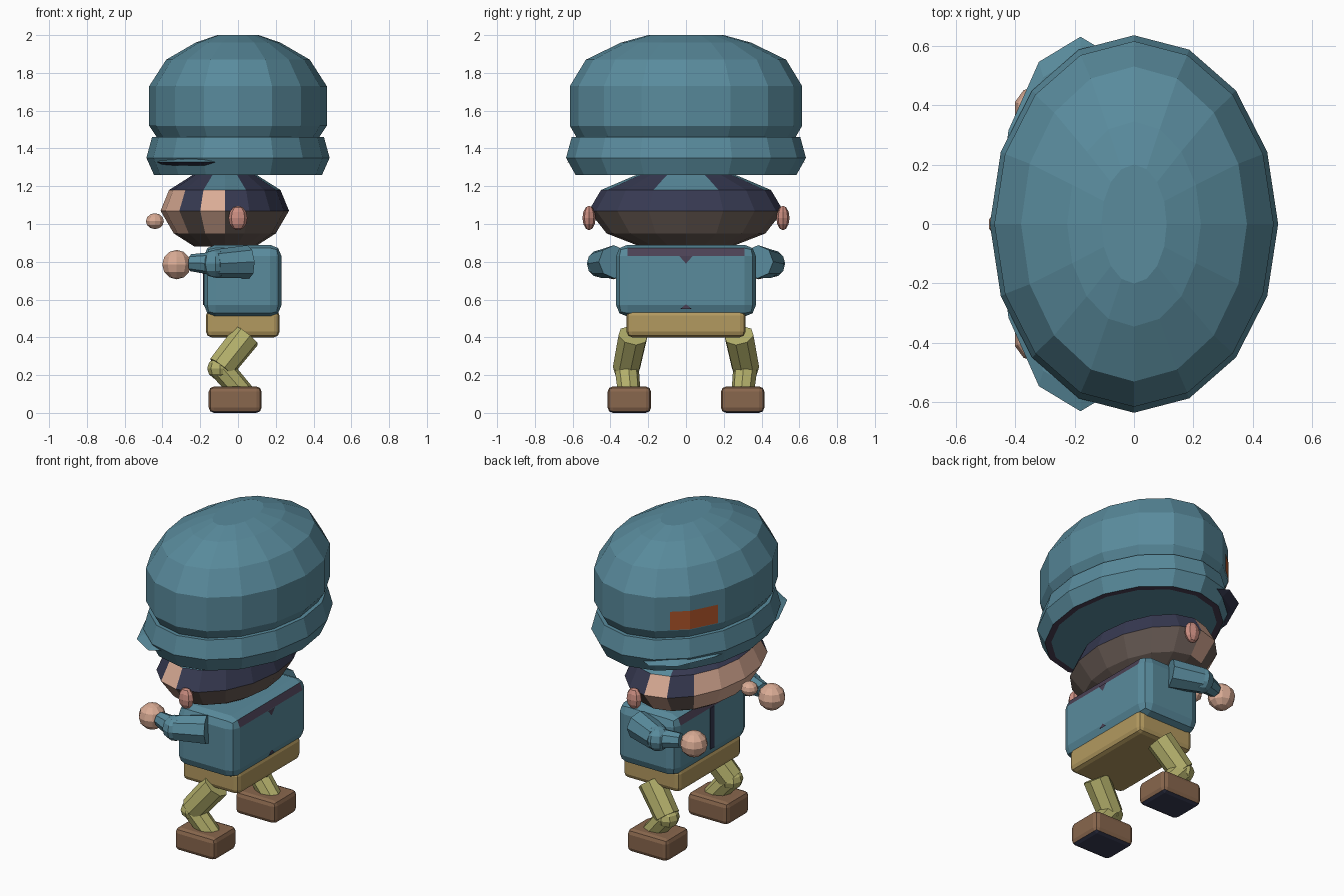
import bpy, bmesh, math
from mathutils import Vector, Matrix

if "Cube" in bpy.data.objects:
    bpy.data.objects.remove(bpy.data.objects["Cube"])


def mat(name, r, g, b):
    m = bpy.data.materials.new(name)
    m.diffuse_color = (r, g, b, 1)
    m.use_nodes = True
    m.node_tree.nodes["Principled BSDF"].inputs["Base Color"].default_value = m.diffuse_color
    return m


TEAL = mat("teal", .100, .258, .335)
TAN = mat("tan", .45, .32, .115)
OLIVE = mat("olive", .46, .44, .15)
SKIN = mat("skin", .70, .41, .30)
PINK = mat("pink", .60, .27, .22)
SHOE = mat("shoe brown", .25, .135, .075)
DARK = mat("dark brown", .14, .105, .09)
NAVY = mat("navy", .038, .042, .084)
ORANGE = mat("orange", .43, .09, .023)
PLUM = mat("plum", .07, .053, .09)


def finish(name, bm, mats, rule=None):
    """Turn a bmesh into an object; rule(face) gives the material index."""
    bmesh.ops.recalc_face_normals(bm, faces=bm.faces)
    bm.normal_update()
    if rule:
        for f in bm.faces:
            f.material_index = rule(f)
    me = bpy.data.meshes.new(name)
    bm.to_mesh(me)
    bm.free()
    for m in mats:
        me.materials.append(m)
    ob = bpy.data.objects.new(name, me)
    bpy.context.collection.objects.link(ob)
    return ob


def stack(name, rings, n, cx, mats, rule=None):
    """Closed stack of ellipses (z, x radius, y radius)."""
    bm = bmesh.new()
    loops = [[bm.verts.new((cx + rx * math.cos(2 * math.pi * i / n),
                            ry * math.sin(2 * math.pi * i / n), z))
              for i in range(n)] for z, rx, ry in rings]
    for a, b in zip(loops, loops[1:]):
        for i in range(n):
            j = (i + 1) % n
            bm.faces.new((a[i], a[j], b[j], b[i]))
    bm.faces.new(loops[0])
    bm.faces.new(loops[-1])
    return finish(name, bm, mats, rule)


def box(name, lo, hi, bevel, segs, mats, rule=None):
    lo, hi = Vector(lo), Vector(hi)
    bm = bmesh.new()
    bmesh.ops.create_cube(bm, size=1, matrix=Matrix.Translation((lo + hi) / 2)
                          @ Matrix.Diagonal((*(hi - lo), 1)))
    bmesh.ops.bevel(bm, geom=bm.edges[:], offset=bevel, segments=segs,
                    profile=.5, affect='EDGES')
    return finish(name, bm, mats, rule)


def limb(name, a, b, r1, r2, m, n=8):
    a, b = Vector(a), Vector(b)
    d = b - a
    rot = d.to_track_quat('Z', 'Y').to_matrix().to_4x4()
    bm = bmesh.new()
    bmesh.ops.create_cone(bm, cap_ends=True, segments=n, radius1=r1, radius2=r2,
                          depth=d.length,
                          matrix=Matrix.Translation((a + b) / 2) @ rot)
    return finish(name, bm, [m])


def ball(name, c, r, m, n=10, rings=6):
    bm = bmesh.new()
    bmesh.ops.create_uvsphere(bm, u_segments=n, v_segments=rings, radius=1,
                              matrix=Matrix.Translation(c) @ Matrix.Diagonal((*r, 1)))
    return finish(name, bm, [m])


# Helmet dome, brim and thin peak
stack("helmet_dome", [(1.46, .43, .58), (1.52, .47, .615), (1.73, .47, .615),
                      (1.87, .38, .53), (1.96, .225, .345), (2.0, .11, .2)],
      16, 0, [TEAL])
stack("helmet_brim", [(1.26, .41, .545), (1.26, .445, .585), (1.35, .485, .635),
                      (1.46, .455, .605)], 16, 0, [TEAL, PLUM],
      lambda f: int(len(f.verts) == 4 and f.normal.z < -.9))
stack("helmet_peak", [(1.31, .25, .57), (1.328, .28, .63), (1.345, .25, .57)],
      12, -.18, [TEAL, NAVY], lambda f: int(f.normal.z < 0))

# Orange badge plate wrapped over two facets of the dome
bm = bmesh.new()
cols = [[bm.verts.new((x * 1.008, y * 1.008, z)) for z in (1.525, 1.64)]
        for x, y in ((-.247, .51), (-.332, .435), (-.413, .277))]
for p, q in zip(cols, cols[1:]):
    bm.faces.new((p[0], q[0], q[1], p[1]))
finish("helmet_badge", bm, [ORANGE])

# Head, coloured by direction from the face and by height
HX = -.07


def head_colour(f):
    c = f.calc_center_median()
    a = math.degrees(math.atan2(abs(c.y) / .515, -(c.x - HX) / .34))
    if len(f.verts) > 4:
        return 3 if c.z < 1.07 else 1
    if c.z > 1.18:                       # upper band
        return 2 if (67 < a < 112 or a > 150) else 1
    if a < 45 or 67.5 < a < 90:          # skin panels
        return 0 if c.z > .95 else 3
    return 1 if c.z > 1.07 else 3


stack("head", [(.88, .16, .24), (.95, .27, .42), (1.07, .34, .515),
               (1.18, .295, .45), (1.24, .2, .31), (1.26, .17, .26)],
      16, HX, [SKIN, NAVY, TEAL, DARK], head_colour)
ball("nose", (-.44, 0, 1.015), (.05, .05, .042), SKIN)


# Torso with plum collar seams, front placket and belt block
def torso_colour(f):
    n = f.normal
    return int(abs(n.x) > .8 and .2 < n.z < .6 and abs(n.y) < .1)


box("torso", (-.18, -.37, .51), (.23, .37, .89), .06, 2, [TEAL, PLUM], torso_colour)
box("front_placket", (-.184, -.02, .57), (-.178, .02, .83), .001, 1, [NAVY])
box("pelvis", (-.17, -.315, .40), (.22, .315, .545), .03, 2, [TAN])

# Plum notches on the back of the torso
bm = bmesh.new()
for pts in (((-.035, .83), (.035, .83), (0, .79)), ((-.03, .55), (.03, .55), (0, .575))):
    bm.faces.new([bm.verts.new((.233, y, z)) for y, z in pts])
finish("back_notches", bm, [PLUM])

# Ears, arms and legs on both sides
for side, s in (("left", 1), ("right", -1)):
    ball(side + "_ear", (0, s * .513, 1.032), (.05, .035, .065), PINK, 8)
    limb(side + "_upper_arm", (.055, s * .38, .80), (-.12, s * .45, .79), .088, .075, TEAL)
    ball(side + "_elbow", (-.12, s * .45, .79), (.075, .075, .075), TEAL, 8)
    limb(side + "_forearm", (-.11, s * .455, .79), (-.25, s * .41, .795), .065, .045, TEAL)
    ball(side + "_hand", (-.325, s * .385, .785), (.08, .08, .078), SKIN)
    limb(side + "_thigh", (.045, s * .28, .41), (-.09, s * .315, .24), .08, .075, OLIVE)
    ball(side + "_knee", (-.095, s * .315, .235), (.068, .07, .06), OLIVE, 8)
    limb(side + "_shin", (-.1, s * .315, .25), (.03, s * .30, .10), .065, .06, OLIVE)
    box(side + "_shoe", (-.155, s * .30 - .115, 0), (.125, s * .30 + .115, .14),
        .028, 2, [SHOE, NAVY], lambda f: int(f.normal.z < -.8))
